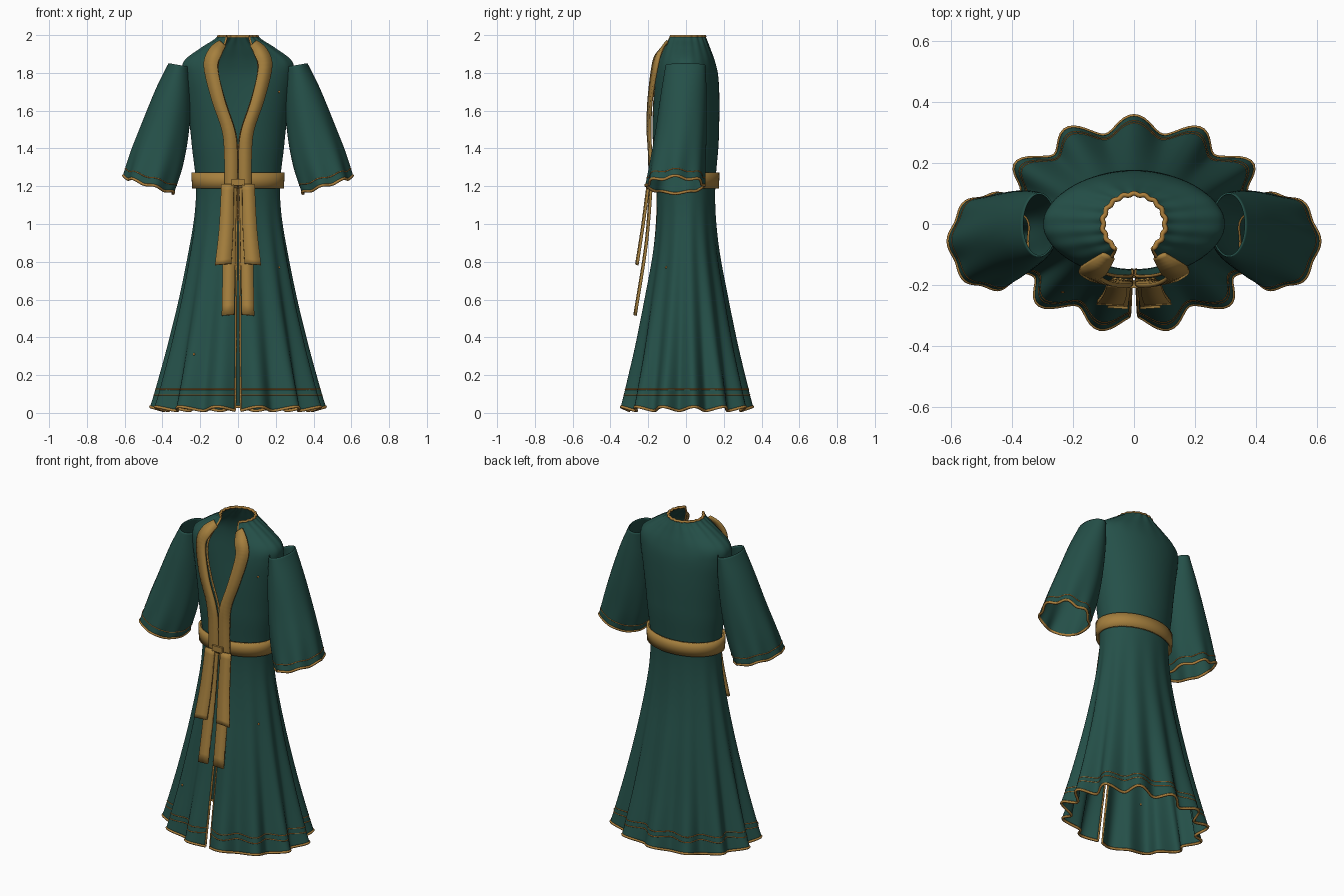
import bpy, bmesh, math
from mathutils import Vector

if "Cube" in bpy.data.objects:
    bpy.data.objects.remove(bpy.data.objects["Cube"])


def material(name, rgb):
    m = bpy.data.materials.new(name)
    m.diffuse_color = (*rgb, 1)
    m.use_nodes = True
    m.node_tree.nodes["Principled BSDF"].inputs["Base Color"].default_value = m.diffuse_color
    return m


GREEN = material("dark green cloth", (0.018, 0.080, 0.066))
GOLD = material("gold sash cloth", (0.38, 0.215, 0.048))
TRIM = material("gold trim", (0.42, 0.215, 0.045))
STITCH = material("orange stitching", (0.42, 0.17, 0.03))


def smooth(table, n):
    """Catmull-Rom through the rows of a table, n steps per span."""
    out = []
    for i in range(len(table) - 1):
        p = [table[max(0, min(len(table) - 1, i + k))] for k in (-1, 0, 1, 2)]
        for s in range(n):
            t = s / n
            out.append([0.5 * (2 * b + (c - a) * t + (2 * a - 5 * b + 4 * c - d) * t * t
                               + (3 * b - a - 3 * c + d) * t ** 3) for a, b, c, d in zip(*p)])
    return out + [list(table[-1])]


def loft(name, rows, mat, closed=False, thick=0.006, angle=40):
    bm = bmesh.new()
    grid = [[bm.verts.new(p) for p in r] for r in rows]
    for r0, r1 in zip(grid, grid[1:]):
        m = len(r0)
        for j in range(m if closed else m - 1):
            k = (j + 1) % m
            bm.faces.new((r0[j], r0[k], r1[k], r1[j]))
    bmesh.ops.recalc_face_normals(bm, faces=bm.faces)
    me = bpy.data.meshes.new(name)
    bm.to_mesh(me)
    bm.free()
    ob = bpy.data.objects.new(name, me)
    bpy.context.collection.objects.link(ob)
    me.materials.append(mat)
    mod = ob.modifiers.new("thickness", 'SOLIDIFY')
    mod.thickness = thick
    mod.offset = 0
    activate(ob)
    bpy.ops.object.shade_smooth_by_angle(angle=math.radians(angle))
    return ob


def activate(ob):
    bpy.ops.object.select_all(action='DESELECT')
    ob.select_set(True)
    bpy.context.view_layer.objects.active = ob


def tube(name, pts, radius, mat, closed=False):
    cu = bpy.data.curves.new(name, 'CURVE')
    cu.dimensions = '3D'
    cu.bevel_depth = radius
    cu.bevel_resolution = 1
    cu.use_fill_caps = True
    sp = cu.splines.new('POLY')
    sp.points.add(len(pts) - 1)
    for q, p in zip(sp.points, pts):
        q.co = (*p, 1)
    sp.use_cyclic_u = closed
    cu.materials.append(mat)
    ob = bpy.data.objects.new(name, cu)
    bpy.context.collection.objects.link(ob)
    activate(ob)
    bpy.ops.object.convert(target='MESH')


# Robe body: z, half width, half depth, half front gap, hem fold, neck gather
BODY = smooth([
    (0.022, 0.430, 0.325, 0.017, 0.085, 0), (0.15, 0.400, 0.300, 0.015, 0.075, 0),
    (0.35, 0.355, 0.260, 0.013, 0.055, 0), (0.60, 0.302, 0.215, 0.011, 0.035, 0),
    (0.85, 0.256, 0.172, 0.009, 0.020, 0), (1.05, 0.226, 0.153, 0.007, 0.008, 0),
    (1.22, 0.220, 0.153, 0.005, 0, 0), (1.40, 0.240, 0.168, 0.006, 0, 0),
    (1.50, 0.250, 0.172, 0.020, 0, 0), (1.65, 0.270, 0.174, 0.070, 0, 0),
    (1.78, 0.290, 0.168, 0.104, 0, 0), (1.86, 0.285, 0.150, 0.105, 0, 0.004),
    (1.93, 0.195, 0.124, 0.078, 0, 0.012), (1.97, 0.130, 0.108, 0.066, 0, 0.022),
    (1.993, 0.102, 0.098, 0.060, 0, 0.028)], 6)


def body_point(row, phi, grow=0):
    z, a, b, gap, fold, gather = row
    wave = -math.cos(13 * phi)
    f = 1 + fold * wave + gather * math.cos(18 * phi)
    z += 0.014 * wave * max(0, 1 - z / 0.09)
    return ((a * f + grow) * math.sin(phi), -(b * f + grow) * math.cos(phi), z)


def body_ring(row, n=182, grow=0):
    p0 = math.asin(row[3] / row[1])
    return [body_point(row, p0 + (2 * math.pi - 2 * p0) * j / n, grow) for j in range(n + 1)]


def body_row(z):
    for r0, r1 in zip(BODY, BODY[1:]):
        if r0[0] <= z <= r1[0]:
            t = (z - r0[0]) / (r1[0] - r0[0])
            return [u + (v - u) * t for u, v in zip(r0, r1)]


rings = [body_ring(r) for r in BODY]
loft("robe_body", rings, GREEN, angle=60)

# Edge trims and hem stitching
tube("hem_trim", rings[0], 0.008, TRIM)
tube("neck_trim", rings[-1], 0.008, TRIM)
for end, side in ((0, "left"), (-1, "right")):
    tube(side + "_front_edge_trim", [r[end] for r in rings], 0.006, TRIM)
for i, z in enumerate((0.095, 0.125)):
    tube(f"hem_stitch_{i}", body_ring(body_row(z), grow=0.002), 0.0035, STITCH)

# Belt
ring = [k * math.tau / 96 for k in range(96)]
loft("belt", [[(a * math.sin(t), -b * math.cos(t), z) for t in ring]
              for z, a, b in ((1.188, 0.237, 0.168), (1.23, 0.238, 0.169), (1.272, 0.240, 0.170))],
     GOLD, closed=True, thick=0.014)

# Sleeves: outer x, outer z, inner x, inner z, front y, back y, cuff fold
SLEEVE = smooth([
    (0.365, 1.850, 0.256, 1.832, -0.105, 0.100, 0),
    (0.432, 1.715, 0.250, 1.665, -0.130, 0.106, 0),
    (0.508, 1.525, 0.264, 1.470, -0.158, 0.106, 0.01),
    (0.562, 1.380, 0.294, 1.300, -0.185, 0.100, 0.025),
    (0.600, 1.248, 0.338, 1.165, -0.208, 0.094, 0.05)], 8)


def sleeve_ring(row, s, grow=0):
    xo, zo, xi, zi, y0, y1, fold = row
    pts = []
    for k in range(80):
        t = k * math.tau / 80
        f = 1 + fold * math.cos(7 * t) + grow
        u, v = math.cos(t) * f, math.sin(t) * f
        pts.append((s * ((xo + xi) / 2 + (xo - xi) / 2 * u), (y0 + y1) / 2 + (y1 - y0) / 2 * v,
                    (zo + zi) / 2 + (zo - zi) / 2 * u + fold * 0.12 * math.cos(7 * t)))
    return pts


# Front bands and sash tails: inner x, y, z then outer x, y, z
LAPEL = [(0.065, -0.110, 1.940, 0.100, -0.098, 1.970), (0.088, -0.157, 1.895, 0.152, -0.128, 1.925),
         (0.107, -0.178, 1.825, 0.180, -0.152, 1.835), (0.068, -0.198, 1.65, 0.140, -0.182, 1.66),
         (0.018, -0.202, 1.50, 0.086, -0.190, 1.50), (0.003, -0.195, 1.38, 0.073, -0.187, 1.38),
         (0.003, -0.190, 1.19, 0.072, -0.184, 1.19)]
LONG = [(0.005, -0.188, 1.22, 0.072, -0.182, 1.22), (0.012, -0.212, 0.90, 0.078, -0.208, 0.90),
        (0.020, -0.272, 0.52, 0.086, -0.268, 0.515)]
SHORT = [(0.022, -0.202, 1.21, 0.088, -0.196, 1.21), (0.025, -0.232, 0.98, 0.100, -0.228, 0.98),
         (0.035, -0.262, 0.79, 0.122, -0.258, 0.782)]

for s, side in ((1, "left"), (-1, "right")):
    srings = [sleeve_ring(r, s) for r in SLEEVE]
    loft(side + "_sleeve", srings, GREEN, closed=True, angle=60)
    tube(side + "_cuff_trim", srings[-1], 0.008, TRIM, True)
    tube(side + "_cuff_stitch", sleeve_ring(SLEEVE[-4], s, 0.012), 0.0035, STITCH, True)
    for name, table in (("lapel", LAPEL), ("long_sash_tail", LONG), ("short_sash_tail", SHORT)):
        rows = [[(s * r[0], r[1], r[2]), (s * r[3], r[4], r[5])] for r in smooth(table, 5)]
        loft(f"{side}_{name}", rows, GOLD, thick=0.014, angle=30)

# Knot where the sash tails meet
bpy.ops.mesh.primitive_cube_add(size=1, location=(0, -0.197, 1.222))
knot = bpy.context.object
knot.name = "sash_knot"
knot.scale = (0.07, 0.024, 0.035)
knot.data.materials.append(GOLD)

# Tiny beads sewn on the cloth
for i, (z, deg) in enumerate(((1.70, 51), (0.31, -38), (0.77, 55))):
    bpy.ops.mesh.primitive_uv_sphere_add(segments=12, ring_count=6, radius=0.007,
                                         location=body_point(body_row(z), math.radians(deg)))
    bead = bpy.context.object
    bead.name = f"bead_{i}"
    bead.data.materials.append(STITCH)
    bpy.ops.object.shade_smooth()
